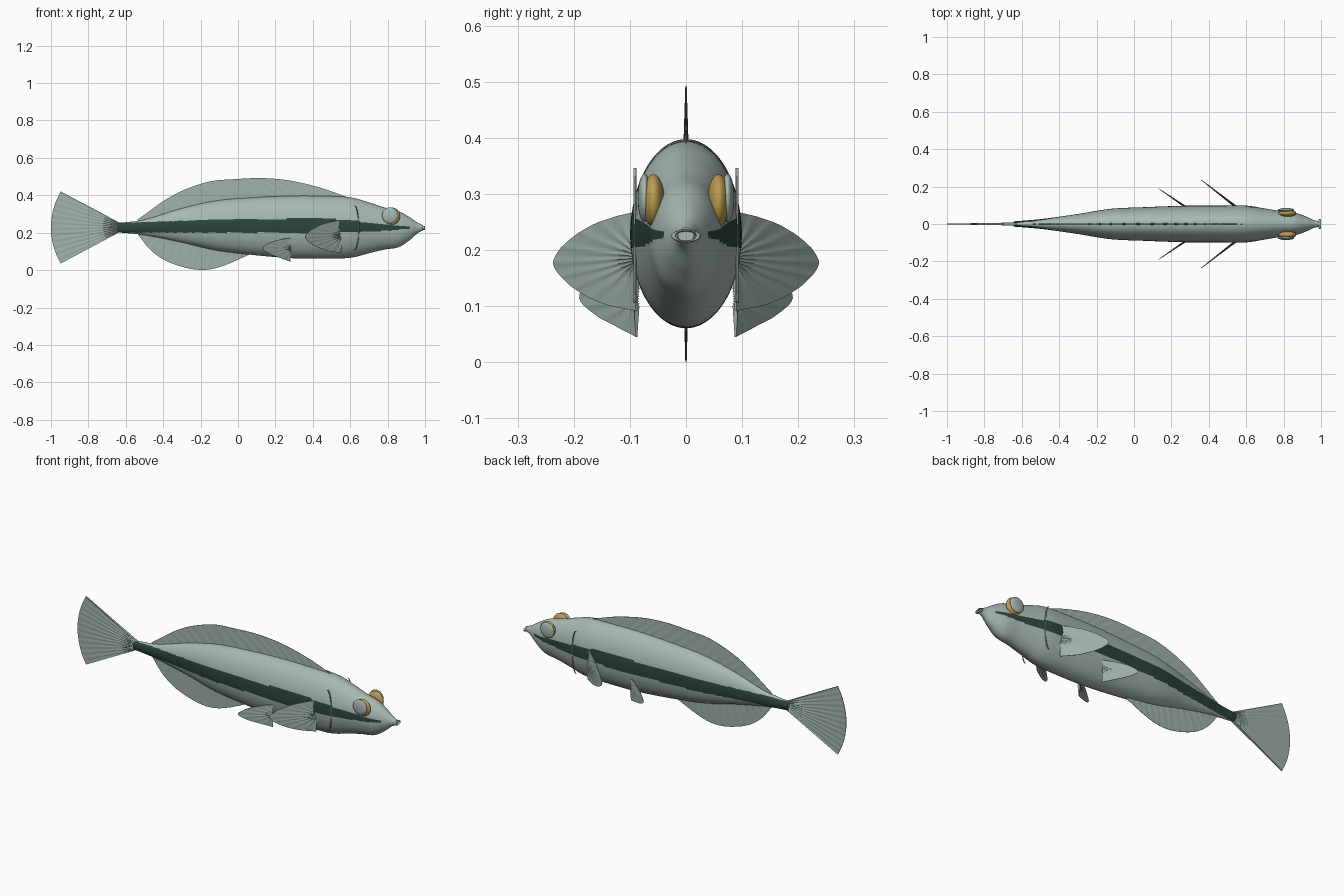
import bpy, bmesh, math
from mathutils import Vector

if "Cube" in bpy.data.objects:
    bpy.data.objects.remove(bpy.data.objects["Cube"])


def material(name, rgb):
    m = bpy.data.materials.new(name)
    m.diffuse_color = (*rgb, 1)
    m.use_nodes = True
    m.node_tree.nodes["Principled BSDF"].inputs["Base Color"].default_value = m.diffuse_color
    return m


SKIN = material("grey green skin", (0.39, 0.48, 0.45))
FIN = material("fin grey", (0.35, 0.44, 0.41))
DARK = material("dark green stripe", (0.025, 0.06, 0.05))
GOLD = material("gold iris", (0.50, 0.33, 0.08))


def smooth_path(pts, n):
    """Resample points as a smooth Catmull-Rom path of n + 1 points."""
    p = [Vector(q) for q in pts]
    p = [2 * p[0] - p[1]] + p + [2 * p[-1] - p[-2]]
    out = []
    for k in range(n + 1):
        s = k / n * (len(pts) - 1)
        i = min(int(s), len(pts) - 2)
        t = s - i
        a, b, c, d = p[i:i + 4]
        out.append(0.5 * (2 * b + (c - a) * t + (2 * a - 5 * b + 4 * c - d) * t * t
                          + (3 * b - a - 3 * c + d) * t ** 3))
    return out


def finish(name, bm, mats, angle=40):
    bmesh.ops.recalc_face_normals(bm, faces=bm.faces)
    me = bpy.data.meshes.new(name)
    bm.to_mesh(me)
    bm.free()
    for m in mats:
        me.materials.append(m)
    ob = bpy.data.objects.new(name, me)
    bpy.context.collection.objects.link(ob)
    bpy.ops.object.select_all(action='DESELECT')
    bpy.context.view_layer.objects.active = ob
    ob.select_set(True)
    bpy.ops.object.shade_smooth_by_angle(angle=math.radians(angle))
    return ob


def loft(bm, rings):
    """Skin closed rings of points and cap both ends."""
    vs = [[bm.verts.new(p) for p in r] for r in rings]
    n = len(vs[0])
    for a, b in zip(vs, vs[1:]):
        for j in range(n):
            bm.faces.new((a[j], a[(j + 1) % n], b[(j + 1) % n], b[j]))
    bm.faces.new(vs[0])
    bm.faces.new(vs[-1][::-1])


# Body: elliptical rings along x; each station is (x, top, bottom, half width)
stations = [(-0.645, .252, .202, .014), (-.5, .27, .187, .026), (-.31, .328, .15, .052),
            (-.125, .37, .107, .081), (.06, .387, .083, .09), (.28, .397, .064, .098),
            (.46, .396, .061, .099), (.6, .389, .066, .098), (.70, .362, .09, .083),
            (.78, .336, .109, .070), (.86, .314, .123, .060), (.92, .281, .162, .040),
            (.96, .254, .197, .022), (.99, .240, .213, .014)]
SIDES = 128
rings = []
for x, top, bot, w in smooth_path(stations, 170):
    rings.append([(x, w * math.cos(a), (top + bot) / 2 + (top - bot) / 2 * math.sin(a))
                  for a in (2 * math.pi * j / SIDES for j in range(SIDES))])
bm = bmesh.new()
loft(bm, rings)
# Side stripe: faces inside a height band that narrows toward the head and tail
for f in bm.faces:
    c = f.calc_center_median()
    head = max(0, (c.x - .5) / .42)
    hi = .275 - .042 * head - .022 * min(1, max(0, -c.x / .6))
    lo = .200 + .022 * head ** 2
    f.material_index = int(lo < c.z < hi and c.x < .92 and len(f.verts) == 4)
finish("body", bm, [SKIN, DARK])


def fin(name, base, edge, rays, place, thick=.005):
    """Thin blade between a base and an outer path, ridged by fin rays."""
    n = rays * 4
    rings = []
    for k, (b, e) in enumerate(zip(smooth_path(base, n), smooth_path(edge, n))):
        ridge = 1.0 if k % 4 == 0 else .55
        ring = []
        for side in (1, -1):
            for t in ((0, .35, .7, 1) if side == 1 else (1, .7, .35, 0)):
                q = b.lerp(e, t)
                ring.append(place(q.x, q.y, side * thick * ridge * (1 - .75 * t)))
        rings.append(ring)
    bm = bmesh.new()
    loft(bm, rings)
    return finish(name, bm, [FIN], 60)


def upright(u, z, off):
    return (u, off, z)


# Fins on the centre line
fin("dorsal_fin", [(-.50, .235), (-.31, .30), (-.1, .35), (.2, .375), (.4, .375), (.58, .37)],
    [(-.54, .268), (-.47, .318), (-.39, .375), (-.285, .43), (-.15, .474), (-.02, .486),
     (.125, .492), (.275, .479), (.435, .442), (.58, .392)], 20, upright)
fin("anal_fin", [(-.46, .21), (-.31, .18), (-.12, .13), (.06, .10)],
    [(-.535, .19), (-.47, .11), (-.39, .052), (-.285, .014), (-.2, .001), (-.125, .009),
     (-.045, .036), (.06, .083)], 14, upright)
arc = [(-.61 - .39 * math.cos(a), .228 + .385 * math.sin(a))
       for a in (math.radians(d) for d in range(-30, 31, 10))]
fin("tail_fin", [(-.625, .207), (-.625, .228), (-.625, .249)], arc, 12, upright, .008)

# Paired fins, swept back and outward from the flanks
for s, side in ((-1, "right"), (1, "left")):
    def swept(x0, dx, dy):
        d = Vector((dx, dy)).normalized()
        return lambda u, z, off: (x0 + u * d.x - off * d.y, s * (.088 + u * d.y + off * d.x), z)

    fin("pectoral_fin_" + side, [(0, .165), (0, .185), (0, .205)],
        [(0, .092), (.09, .103), (.165, .125), (.215, .15), (.242, .178), (.21, .21),
         (.14, .241), (.07, .258), (.005, .268)], 10, swept(.55, -.19, .147), .007)
    fin("pelvic_fin_" + side, [(0, .10), (0, .115), (0, .13)],
        [(0, .045), (.06, .063), (.13, .085), (.18, .115), (.14, .145), (.07, .163), (0, .172)],
        7, swept(.28, -.15, .103), .006)

    # Eye: gold iris with a pale outer lens
    for part, mat, loc, size in (
            ("iris", GOLD, (.82, .058, .288), (.047, .020, .047)),
            ("lens", SKIN, (.813, .074, .293), (.043, .012, .043))):
        bm = bmesh.new()
        bmesh.ops.create_uvsphere(bm, u_segments=32, v_segments=20, radius=1)
        for v in bm.verts:
            v.co = Vector((v.co.x * size[0] + loc[0], s * (v.co.y * size[1] + loc[1]),
                           v.co.z * size[2] + loc[2]))
        finish("eye_" + part + "_" + side, bm, [mat])

    # Gill cover edge: slim bowed rod
    bm = bmesh.new()
    loft(bm, [[(.622 + .024 * math.cos(t) + .003 * math.cos(a), s * (.091 + .003 * math.sin(a)),
                .226 + .12 * math.sin(t)) for a in (k * math.pi / 4 for k in range(8))]
              for t in (math.pi * (i / 24 - .5) for i in range(25))])
    finish("gill_edge_" + side, bm, [FIN])

# Mouth: flattened lip ring at the snout tip
bpy.ops.mesh.primitive_torus_add(major_radius=.022, minor_radius=.004, major_segments=32,
                                 minor_segments=10, location=(.993, 0, .225),
                                 rotation=(0, math.pi / 2, 0))
mouth = bpy.context.object
mouth.name = "mouth"
mouth.scale = (.45, 1, 1.6)
mouth.data.materials.append(SKIN)
bpy.ops.object.shade_smooth_by_angle(angle=math.radians(60))
